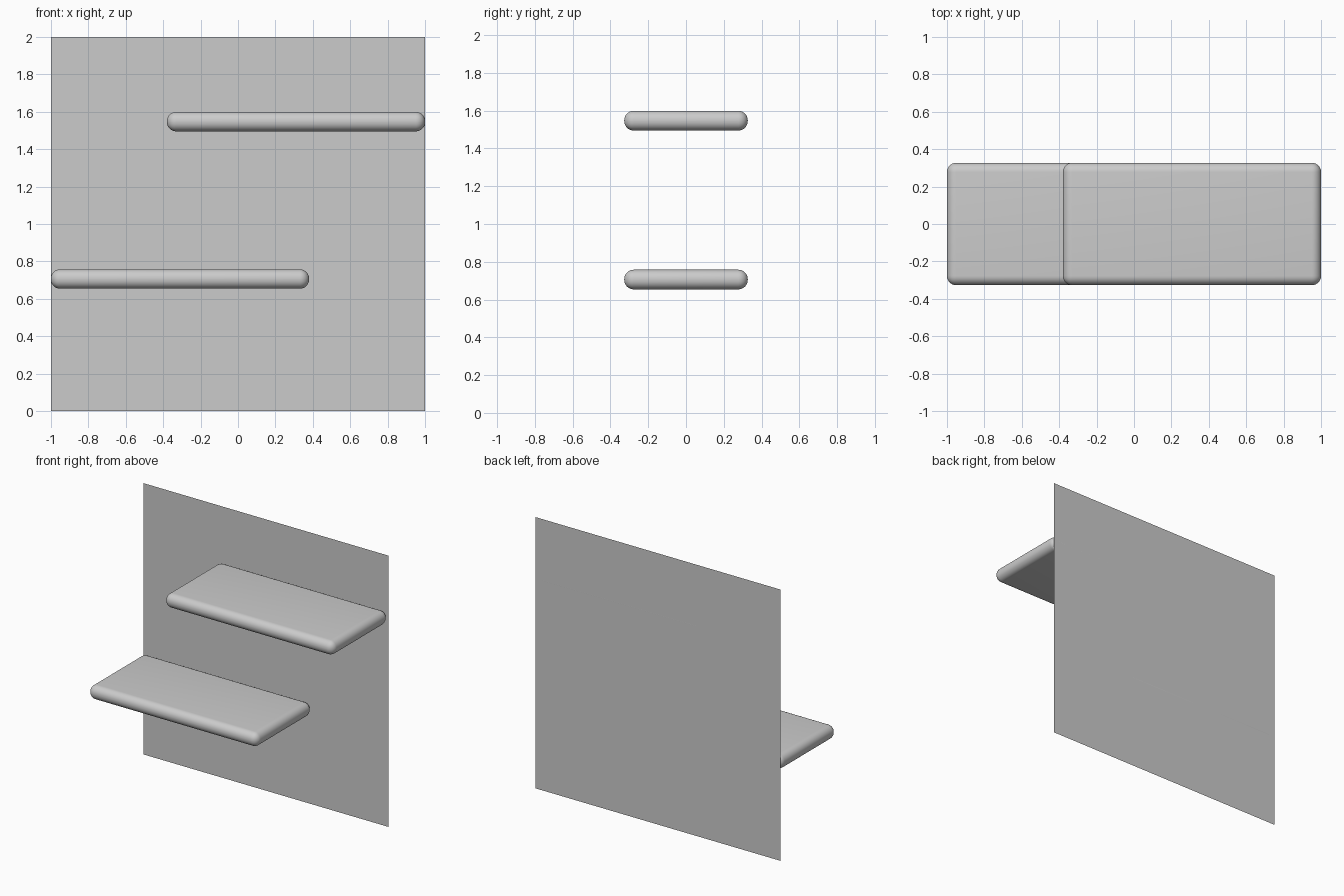
import bpy

if "Cube" in bpy.data.objects:
    bpy.data.objects.remove(bpy.data.objects["Cube"])

DEPTH = 0.654   # shelf depth, front to back
THICK = 0.104
LENGTH = 1.38


def add_shelf(name, x, z):
    bpy.ops.mesh.primitive_cube_add(size=1, location=(x, 0, z))
    shelf = bpy.context.object
    shelf.name = name
    shelf.scale = (LENGTH, DEPTH, THICK)
    bpy.ops.object.transform_apply(location=False, rotation=False, scale=True)
    # Bullnose rounding on every edge
    bevel = shelf.modifiers.new("rounding", 'BEVEL')
    bevel.width = 0.05
    bevel.segments = 8
    bevel.limit_method = 'NONE'
    bpy.ops.object.shade_smooth()
    return shelf


# Two staggered shelves, each flush with one side of the wall
add_shelf("lower_shelf", -1 + LENGTH / 2, 0.706)
add_shelf("upper_shelf", 1 - LENGTH / 2, 1.547)

# Thin wall panel touching the backs of the shelves
mesh = bpy.data.meshes.new("wall")
y = DEPTH / 2
mesh.from_pydata([(-1, y, 0), (1, y, 0), (1, y, 2), (-1, y, 2)], [], [(0, 1, 2, 3)])
wall = bpy.data.objects.new("wall", mesh)
bpy.context.collection.objects.link(wall)
